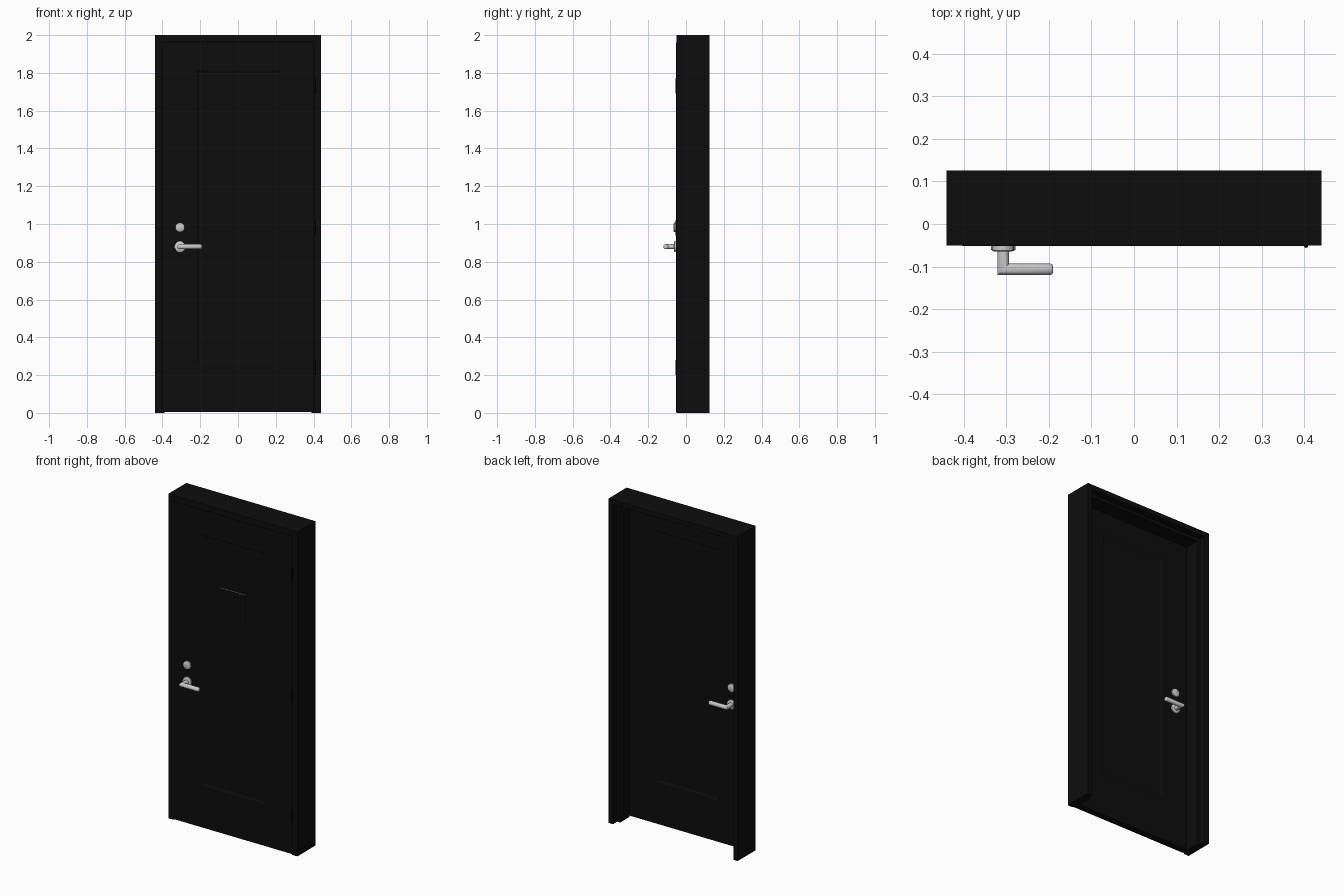
import bpy, bmesh, math

if "Cube" in bpy.data.objects:
    bpy.data.objects.remove(bpy.data.objects["Cube"])


def material(name, v):
    m = bpy.data.materials.new(name)
    m.diffuse_color = (v, v, v, 1)
    m.use_nodes = True
    m.node_tree.nodes["Principled BSDF"].inputs["Base Color"].default_value = m.diffuse_color
    return m


BLACK = material("soft_black", 0.004)
HINGE = material("deep_black", 0.001)
STEEL = material("satin_steel", 0.6)


def finish(name, bm, mat, smooth=False):
    bmesh.ops.recalc_face_normals(bm, faces=bm.faces[:])
    me = bpy.data.meshes.new(name)
    bm.to_mesh(me)
    bm.free()
    ob = bpy.data.objects.new(name, me)
    bpy.context.collection.objects.link(ob)
    me.materials.append(mat)
    if smooth:
        bpy.ops.object.select_all(action='DESELECT')
        bpy.context.view_layer.objects.active = ob
        ob.select_set(True)
        bpy.ops.object.shade_smooth_by_angle(angle=math.radians(40))
    return ob


def bridge(bm, a, b):
    n = len(a)
    for i in range(n):
        bm.faces.new((a[i], a[(i + 1) % n], b[(i + 1) % n], b[i]))


def box_bm(x0, x1, y0, y1, z0, z1):
    bm = bmesh.new()
    bmesh.ops.create_cube(bm, size=1)
    for v in bm.verts:
        v.co = (x1 if v.co.x > 0 else x0, y1 if v.co.y > 0 else y0, z1 if v.co.z > 0 else z0)
    return bm


# Door frame: double-rabbet jamb profile (inset, y) swept up, across and down
profile = [(0, -.05), (.035, -.05), (.035, -.008), (.05, -.008),
           (.05, .085), (.03, .085), (.03, .125), (0, .125)]
bm = bmesh.new()
rings = []
for side, top in ((-1, 0), (-1, 1), (1, 1), (1, 0)):
    rings.append([bm.verts.new((side * (.44 - d), y, (2 - d) if top else 0)) for d, y in profile])
for a, b in zip(rings, rings[1:]):
    bridge(bm, a, b)
bm.faces.new(rings[0])
bm.faces.new(rings[-1])
finish("door_frame", bm, BLACK)

# Door leaf with a sunken panel on both sides
FRONT, BACK = -.052, -.01
bm = box_bm(-.402, .402, FRONT, BACK, .006, 1.962)
bm.normal_update()
for sgn in (-1, 1):
    face = next(f for f in bm.faces if f.normal.y * sgn > .9)
    bmesh.ops.inset_region(bm, faces=[face], thickness=.1)
    for v in face.verts:
        v.co.x = math.copysign(.217, v.co.x)
        v.co.z = 1.812 if v.co.z > 1 else .265
    bmesh.ops.inset_region(bm, faces=[face], thickness=.014, depth=-.006)
finish("door_leaf", bm, BLACK)

# Thin notice plate with a pale top edge
bm = box_bm(-.085, .085, -.051, -.045, 1.35, 1.515)
plate = finish("notice_plate", bm, BLACK)
plate.data.materials.append(STEEL)
for p in plate.data.polygons:
    p.material_index = 1 if p.normal.z > .9 else 0


# Round rose with a small chamfer, turned around the y axis
def disc(name, x, z, y, sgn, r, depth):
    bm = bmesh.new()
    rs = []
    for rad, d in ((r, 0), (r, depth - .003), (r - .004, depth)):
        rs.append([bm.verts.new((x + rad * math.cos(2 * math.pi * i / 20), y + sgn * d,
                                 z + rad * math.sin(2 * math.pi * i / 20))) for i in range(20)])
    for a, b in zip(rs, rs[1:]):
        bridge(bm, a, b)
    bm.faces.new(rs[0])
    bm.faces.new(rs[-1])
    finish(name, bm, STEEL, True)


# Lever: round neck mitred into a round grip with a domed tip
def lever(name, x, z, y, sgn, r=.0135):
    bm = bmesh.new()
    yc = y + sgn * .0545
    stations = [(None, 1), (x, 1), (-.196, 1), (-.192, .85), (-.19, .55)]
    rs = []
    for n, (px, k) in enumerate(stations):
        ring = []
        for i in range(16):
            a = 2 * math.pi * i / 16
            u, w = r * k * math.cos(a), r * k * math.sin(a)
            if n == 0:
                co = (x + u, y, z + w)
            elif n == 1:
                co = (x + u, yc - sgn * u, z + w)
            else:
                co = (px, yc - sgn * u, z + w)
            ring.append(bm.verts.new(co))
        rs.append(ring)
    for a, b in zip(rs, rs[1:]):
        bridge(bm, a, b)
    bm.faces.new(rs[0])
    bm.faces.new(rs[-1])
    finish(name, bm, STEEL, True)


# Hardware on both faces of the leaf
for label, y, sgn in (("front", FRONT, -1), ("back", BACK, 1)):
    disc(label + "_handle_rose", -.307, .88, y, sgn, .029, .011)
    disc(label + "_lock_cylinder", -.307, .982, y, sgn, .025, .013)
    lever(label + "_lever", -.307, .88, y, sgn)

# Hinge knuckles on the right edge
for i, z in enumerate((.24, .98, 1.73)):
    bm = bmesh.new()
    bmesh.ops.create_cone(bm, cap_ends=True, segments=12, radius1=.005, radius2=.005, depth=.08)
    bmesh.ops.translate(bm, verts=bm.verts[:], vec=(.404, -.051, z))
    finish("hinge_%d" % (i + 1), bm, HINGE, True)
